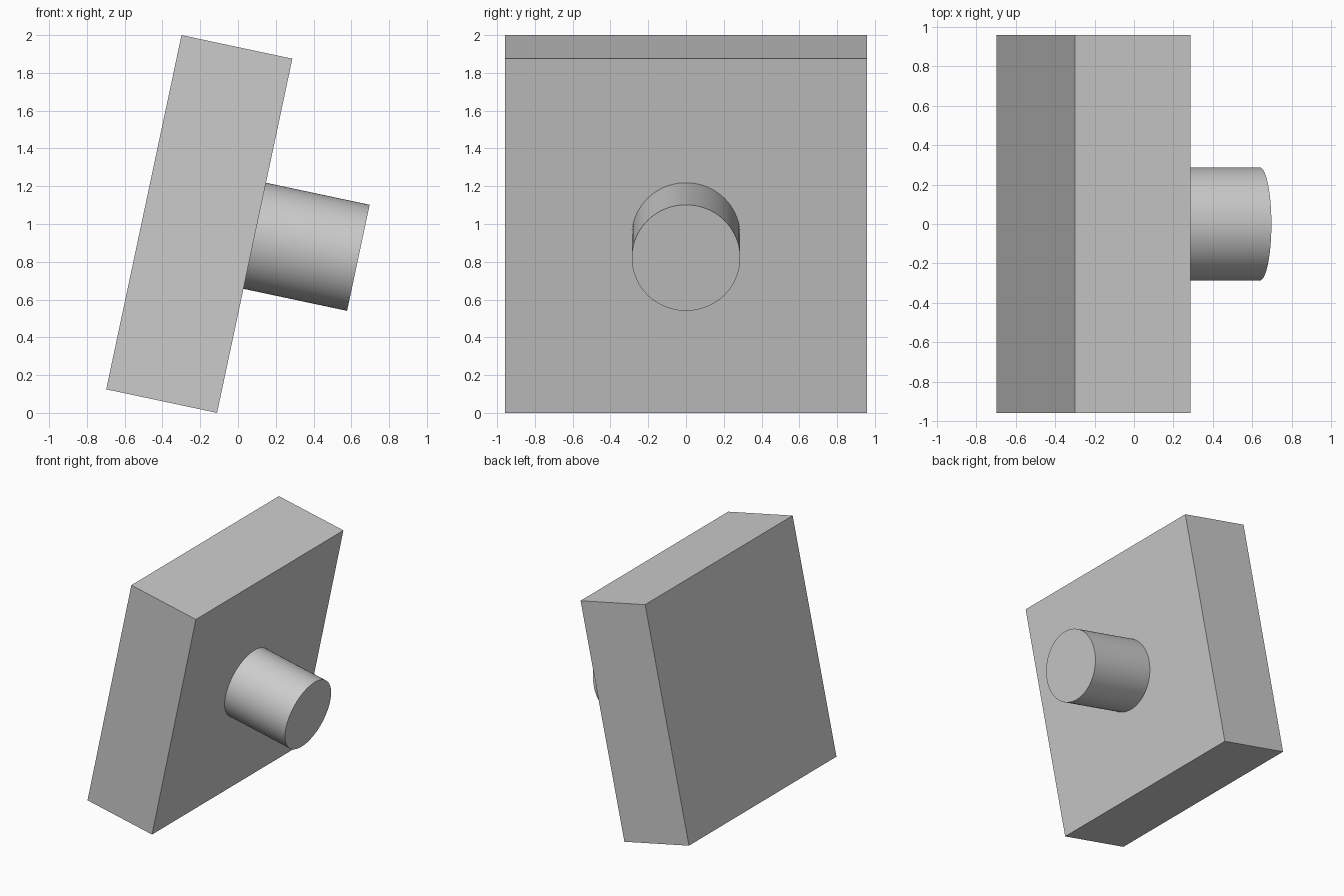
import bpy
import math
from mathutils import Matrix, Vector

cube = bpy.data.objects.get("Cube")
if cube:
    bpy.data.objects.remove(cube, do_unlink=True)

TILT = math.radians(12)
WIDTH, THICK = 1.917, 0.6
RADIUS, LENGTH, OVERLAP = 0.287, 0.561, 0.02
# Shared tilted frame: local x runs through the slab, along the peg
frame = Matrix.Translation((-0.205, 0, 1.0)) @ Matrix.Rotation(TILT, 4, "Y")

grey = bpy.data.materials.new("plain grey")
grey.use_nodes = True
colour = (0.6, 0.6, 0.6, 1)
grey.diffuse_color = colour
grey.node_tree.nodes["Principled BSDF"].inputs["Base Color"].default_value = colour


def finish(name, local):
    """Name the active object, place it in the tilted frame and colour it."""
    obj = bpy.context.object
    obj.name = name
    obj.data.transform(local)
    obj.matrix_world = frame
    obj.data.materials.append(grey)
    return obj


# Square slab
bpy.ops.mesh.primitive_cube_add(size=1)
finish("slab", Matrix.Diagonal(Vector((THICK, WIDTH, WIDTH, 1))))

# Round peg standing out of the middle of the slab face
bpy.ops.mesh.primitive_cylinder_add(vertices=96, radius=RADIUS, depth=LENGTH + OVERLAP)
middle = (THICK + LENGTH - OVERLAP) / 2
middle += 0 if OVERLAP == 0 else LENGTH * 0
finish("peg", Matrix.Translation((middle, 0, 0)) @ Matrix.Rotation(math.pi / 2, 4, "Y"))
bpy.ops.object.shade_smooth_by_angle(angle=math.radians(30))
